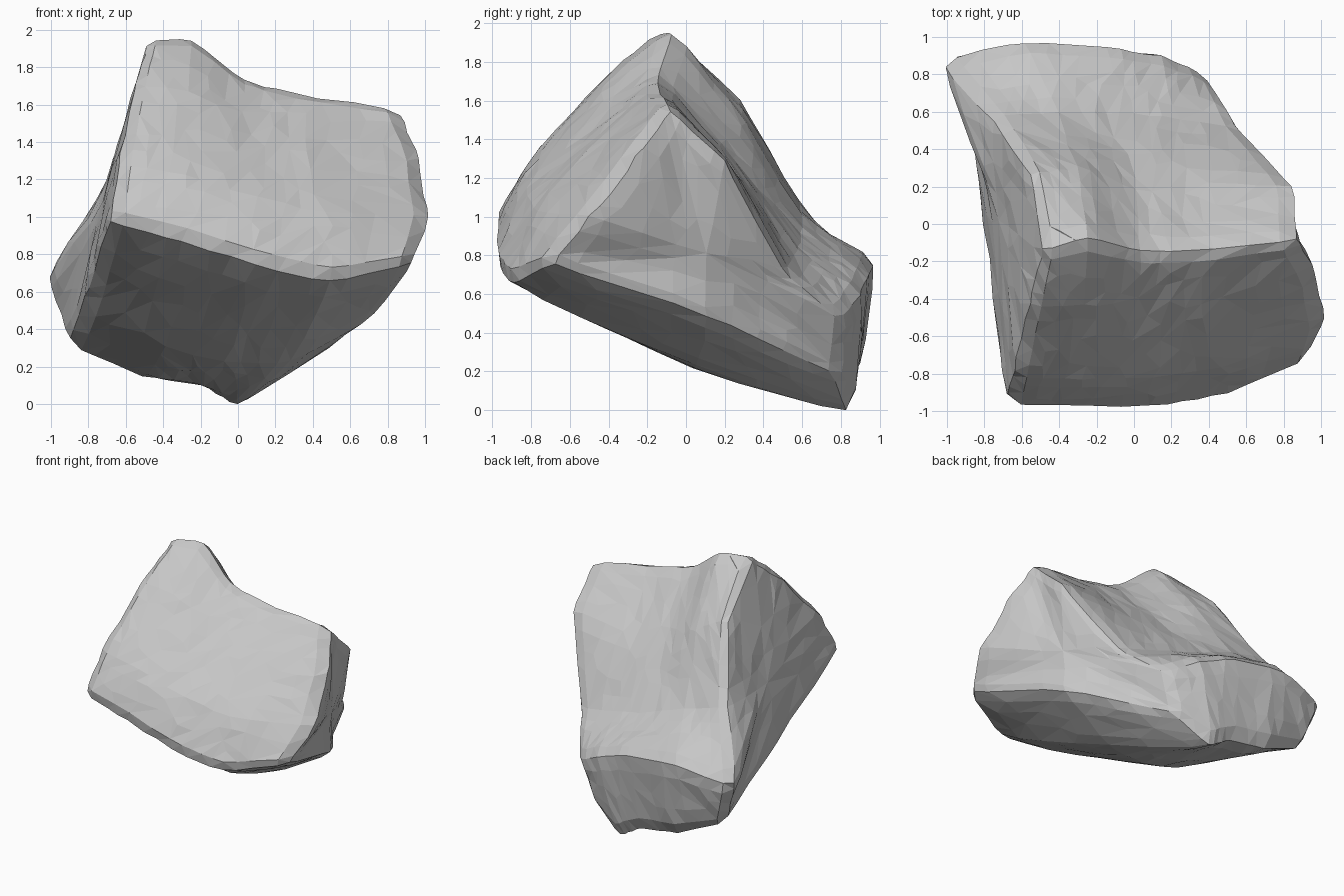
import bpy
import bmesh
import random
from mathutils import noise

random.seed(4)
default_cube = bpy.data.objects.get("Cube")
if default_cube:
    bpy.data.objects.remove(default_cube, do_unlink=True)

# Contours of the boulder, each running from -x to +x
contours = {
    "front_nose": [(-.69, -1, .97), (-.3, -1.01, .87), (.1, -1.02, .74), (.5, -.95, .64), (.96, -.75, .75)],
    "front_slope": [(-.65, -.83, 1.27), (-.28, -.84, 1.21), (.1, -.83, 1.1), (.5, -.77, 1.01), (1.06, -.52, 1)],
    "upper_slope": [(-.55, -.44, 1.7), (-.27, -.43, 1.68), (.07, -.45, 1.48), (.42, -.42, 1.4), (1.01, -.27, 1.33)],
    "ridge": [(-.48, -.15, 1.97), (-.25, -.07, 1.97), (.03, -.15, 1.75), (.3, -.15, 1.67), (.9, -.09, 1.59)],
    "back_slope": [(-.55, .28, 1.63), (-.3, .3, 1.5), (0, .26, 1.26), (.35, .22, 1.25), (.88, .2, 1.32)],
    "back_hollow": [(-.76, .57, 1.09), (-.4, .6, .99), (-.08, .6, .87), (.2, .57, .79), (.56, .52, .7)],
    "heel_top": [(-1.06, .89, .64), (-.6, 1, .77), (-.12, .96, .71), (.15, .92, .61), (.38, .81, .46)],
    "heel_bottom": [(-.92, .82, .29), (-.5, .87, .1), (-.2, .87, .06), (-.03, .86, -.06), (.26, .79, .15)],
    "underside": [(-.82, 0, .6), (-.4, .02, .28), (-.05, .04, .19), (.28, .06, .2), (.77, .12, .47)],
}

# Skin neighbouring contours into a closed band
bm = bmesh.new()
rows = [[bm.verts.new(p) for p in points] for points in contours.values()]
for row, following in zip(rows, rows[1:] + rows[:1]):
    for i in range(len(row) - 1):
        bm.faces.new((row[i], row[i + 1], following[i + 1], following[i]))

# Close both sides with fans
sides = [bm.faces.new([row[end] for row in rows]) for end in (0, -1)]
bmesh.ops.poke(bm, faces=sides)
bmesh.ops.recalc_face_normals(bm, faces=bm.faces)

# Refine, then wear down the sharp edges
bmesh.ops.subdivide_edges(bm, edges=bm.edges[:], cuts=4, use_grid_fill=True)
for _ in range(2):
    bmesh.ops.smooth_vert(bm, verts=bm.verts[:], factor=.5,
                          use_axis_x=True, use_axis_y=True, use_axis_z=True)

# Rough stone surface: broad swells and small chips
bm.normal_update()
for v in bm.verts:
    swell = noise.noise(v.co * 3) * .01
    chip = random.uniform(-.005, .005)
    v.co += v.normal * (swell + chip)

# Rest the lowest point on the ground
ground = min(v.co.z for v in bm.verts)
for v in bm.verts:
    v.co.z -= ground

bmesh.ops.triangulate(bm, faces=bm.faces[:])
mesh = bpy.data.meshes.new("boulder")
bm.to_mesh(mesh)
bm.free()
boulder = bpy.data.objects.new("boulder", mesh)
bpy.context.collection.objects.link(boulder)

# Irregular flat facets
facets = boulder.modifiers.new("facets", "DECIMATE")
facets.ratio = .6

# Plain stone colour
stone = bpy.data.materials.new("grey_stone")
stone.use_nodes = True
colour = (.57, .57, .57, 1)
stone.diffuse_color = colour
stone.node_tree.nodes["Principled BSDF"].inputs["Base Color"].default_value = colour
mesh.materials.append(stone)
